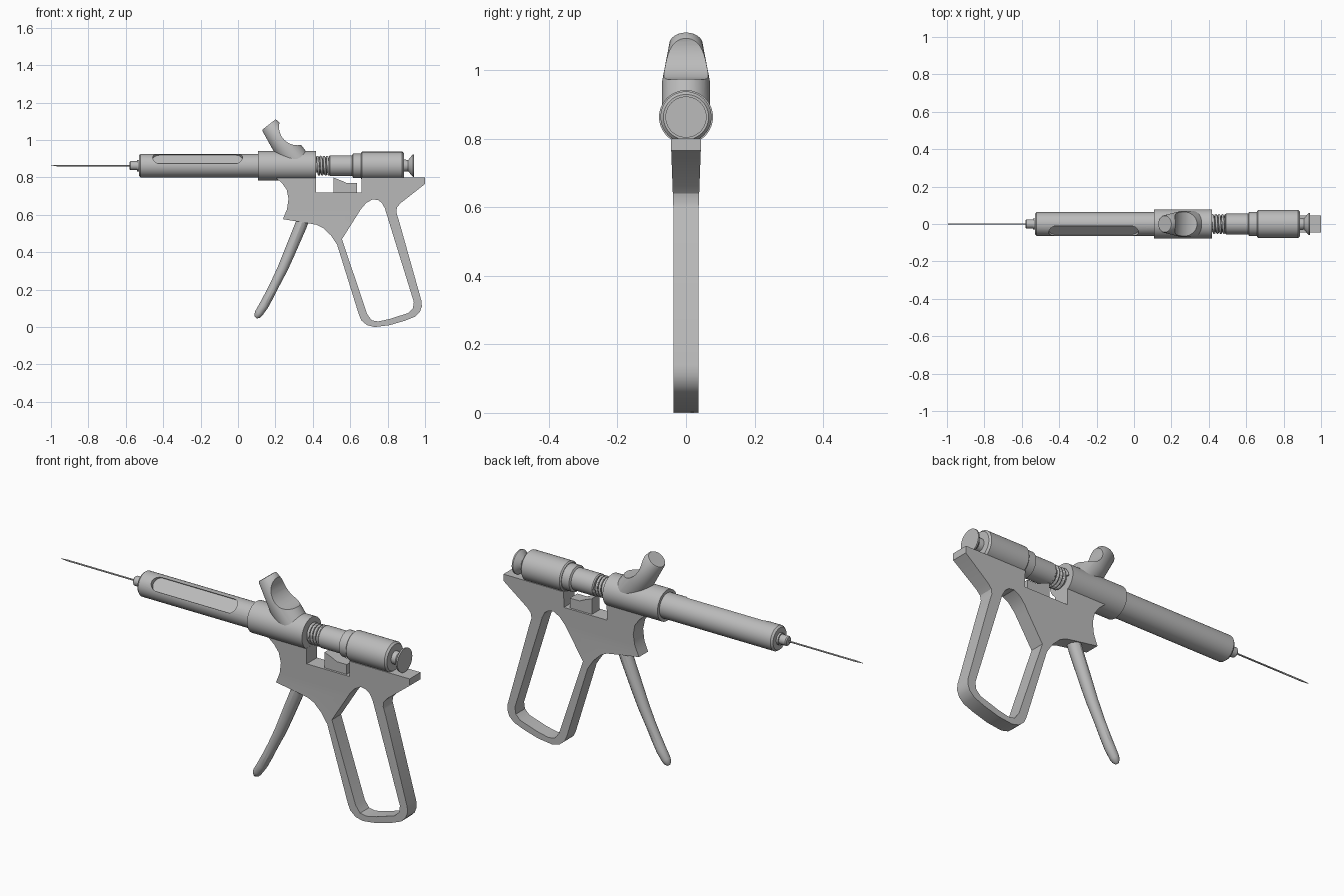
import bpy, bmesh
from math import sin, cos, pi, radians
from mathutils import Vector, Matrix

if "Cube" in bpy.data.objects:
    bpy.data.objects.remove(bpy.data.objects["Cube"])

AXIS_Z = 0.863
metal = bpy.data.materials.new("plain grey metal")
metal.use_nodes = True
metal.diffuse_color = (0.5, 0.5, 0.5, 1)
metal.node_tree.nodes["Principled BSDF"].inputs["Base Color"].default_value = (0.5, 0.5, 0.5, 1)


def activate(obj):
    bpy.ops.object.select_all(action='DESELECT')
    obj.select_set(True)
    bpy.context.view_layer.objects.active = obj


def add(name, data):
    obj = bpy.data.objects.new(name, data)
    bpy.context.collection.objects.link(obj)
    data.materials.append(metal)
    return obj


def turned(name, profile, origin=(0, 0, AXIS_Z), direction=(1, 0, 0), sides=48):
    """Solid of revolution from (distance along axis, radius) pairs."""
    bm = bmesh.new()
    rings = [[bm.verts.new((r * cos(2 * pi * i / sides), r * sin(2 * pi * i / sides), d))
              for i in range(sides)] for d, r in profile]
    for a, b in zip(rings, rings[1:]):
        for i in range(sides):
            j = (i + 1) % sides
            bm.faces.new((a[i], a[j], b[j], b[i]))
    bm.faces.new(rings[0][::-1])
    bm.faces.new(rings[-1])
    turn = Vector(direction).to_track_quat('Z', 'Y').to_matrix().to_4x4()
    bm.transform(Matrix.Translation(origin) @ turn)
    mesh = bpy.data.meshes.new(name)
    bm.to_mesh(mesh)
    bm.free()
    return add(name, mesh)


def to_mesh(obj):
    activate(obj)
    bpy.ops.object.convert(target='MESH')
    bpy.ops.object.transform_apply(location=True, rotation=True, scale=True)
    return bpy.context.object


def plate(name, outlines, half, tilt=90, location=(0, 0, 0)):
    """Flat profile in x and z, extruded both ways; later outlines are holes."""
    curve = bpy.data.curves.new(name, 'CURVE')
    curve.dimensions, curve.fill_mode, curve.extrude = '2D', 'BOTH', half
    for points in outlines:
        spline = curve.splines.new('POLY')
        spline.points.add(len(points) - 1)
        spline.use_cyclic_u = True
        for p, (x, z) in zip(spline.points, points):
            p.co = (x, z, 0, 1)
    obj = add(name, curve)
    obj.rotation_euler.x = radians(tilt)
    obj.location = location
    obj = to_mesh(obj)
    bm = bmesh.new()
    bm.from_mesh(obj.data)
    bmesh.ops.remove_doubles(bm, verts=bm.verts, dist=1e-5)
    bmesh.ops.recalc_face_normals(bm, faces=bm.faces)
    bm.to_mesh(obj.data)
    bm.free()
    return obj


def wire(name, points, depth, radii=None):
    curve = bpy.data.curves.new(name, 'CURVE')
    curve.dimensions, curve.bevel_depth = '3D', depth
    curve.bevel_resolution, curve.use_fill_caps = 4, True
    spline = curve.splines.new('POLY')
    spline.points.add(len(points) - 1)
    for i, (p, co) in enumerate(zip(spline.points, points)):
        p.co = (*co, 1)
        p.radius = radii[i] if radii else 1
    return to_mesh(add(name, curve))


def cut(obj, cutter):
    mod = obj.modifiers.new("cut", 'BOOLEAN')
    mod.operation, mod.object, mod.solver = 'DIFFERENCE', cutter, 'EXACT'
    activate(obj)
    bpy.ops.object.modifier_apply(modifier=mod.name)
    bpy.data.objects.remove(cutter)


# Needle, nozzle and barrel
turned("needle", [(-1, .001), (-.96, .004), (-.57, .004)], sides=12)
turned("nozzle", [(-.58, .019), (-.575, .024), (-.54, .024), (-.54, .03), (-.51, .03)])
barrel = turned("barrel", [(-.53, .055), (-.52, .063), (.13, .063)])

# Rounded sight slot on the upper front of the barrel
slot = []
for i in range(26):
    a = -pi / 2 + pi * (i if i < 13 else i - 1) / 12
    slot.append(((-.012 if i < 13 else -.42) + .036 * cos(a), .036 * sin(a)))
cut(barrel, plate("slot_cutter", [slot], .03, 45, (0, -.073 * sin(pi / 4), AXIS_Z + .073 * sin(pi / 4))))

# Collar and tilted filling port with a scooped side
turned("collar", [(.106, .0787), (.416, .0787)])
port = turned("filling_port", [(-.08, .07), (.03, .07), (.175, .048), (.18, .044)],
              (.275, 0, .94), (-.61, 0, .79))
cut(port, turned("port_cutter", [(-.2, .098), (.2, .098)], (.317, 0, 1.07), (0, 1, 0)))

# Plunger rod, spring and rear housing
turned("plunger_rod", [(.40, .036), (.50, .036)])
turns = 4
wire("spring", [(.42 + .07 * i / (24 * turns), .046 * cos(i * pi / 12), AXIS_Z + .046 * sin(i * pi / 12))
                for i in range(24 * turns + 1)], .007)
turned("guide_sleeve", [(.487, .05), (.492, .055), (.61, .055), (.615, .065), (.67, .065)])
turned("rear_housing", [(.657, .068), (.663, .0745), (.878, .0745), (.887, .066)])
turned("plunger_knob", [(.88, .033), (.895, .032), (.91, .03), (.93, .055), (.935, .06), (.942, .06)])

# Frame with looped rear handle
outer = [(.2, .80), (.235, .77), (.26, .735), (.27, .685), (.262, .63), (.24, .577), (.374, .555),
         (.42, .547), (.455, .53), (.497, .49), (.53, .44), (.647, .064), (.66, .035), (.69, .01),
         (.73, 0), (.81, .01), (.89, .033), (.946, .055), (.972, .08), (.983, .11), (.981, .14),
         (.86, .57), (.846, .615), (.85, .64), (.87, .663), (1, .765), (1, .80), (.66, .80),
         (.66, .72), (.417, .72), (.417, .80)]
inner = [(.556, .47), (.657, .63), (.685, .663), (.72, .683), (.75, .678), (.77, .663), (.785, .635),
         (.94, .134), (.935, .1), (.91, .075), (.81, .043), (.75, .03), (.715, .036), (.69, .07)]
frame = plate("frame_and_handle", [outer, inner], .037)

# Slight widening of the frame towards its top
bm = bmesh.new()
bm.from_mesh(frame.data)
bmesh.ops.bisect_plane(bm, geom=bm.verts[:] + bm.edges[:] + bm.faces[:],
                       plane_co=(0, 0, .6), plane_no=(0, 0, 1))
for v in bm.verts:
    v.co.y *= 1 + max(0, v.co.z - .6)
bm.to_mesh(frame.data)
bm.free()

# Catch inside the frame notch
plate("catch", [[(.51, .71), (.51, .80), (.535, .79), (.555, .782), (.58, .77), (.635, .77), (.635, .71)]], .03)

# Rounded trigger lever
path = [(.36, .61), (.335, .54), (.272, .39), (.24, .315), (.198, .23), (.165, .165), (.138, .115),
        (.112, .075), (.103, .06), (.096, .05)]
wire("trigger", [(x, 0, z) for x, z in path], .03,
     [1.1, 1.08, 1, .93, .84, .84, .84, .75, .6, .25])

# Smooth curved surfaces, keep hard edges
for obj in bpy.context.collection.objects:
    if obj.type == 'MESH' and metal.name in obj.data.materials:
        activate(obj)
        bpy.ops.object.shade_smooth_by_angle(angle=radians(30))
